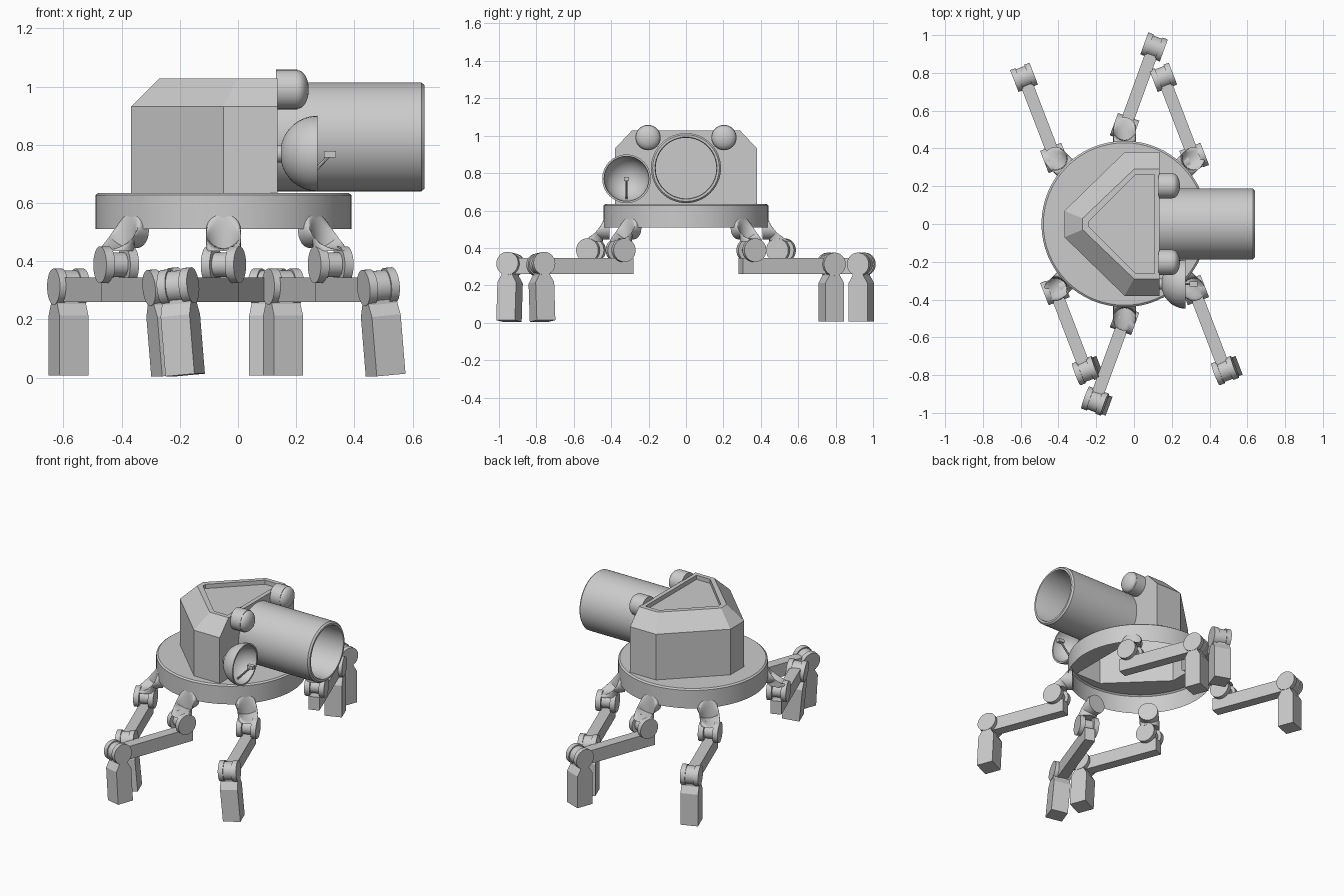
import bpy, bmesh, math
from mathutils import Matrix, Vector

if "Cube" in bpy.data.objects:
    bpy.data.objects.remove(bpy.data.objects["Cube"])

grey = bpy.data.materials.new("grey metal")
grey.diffuse_color = (0.6, 0.6, 0.6, 1)
grey.use_nodes = True
grey.node_tree.nodes["Principled BSDF"].inputs["Base Color"].default_value = grey.diffuse_color


def finish(name, bm, matrix, smooth):
    bmesh.ops.recalc_face_normals(bm, faces=bm.faces)
    mesh = bpy.data.meshes.new(name)
    bm.to_mesh(mesh)
    bm.free()
    mesh.materials.append(grey)
    ob = bpy.data.objects.new(name, mesh)
    bpy.context.collection.objects.link(ob)
    ob.matrix_world = matrix
    if smooth:
        bpy.ops.object.select_all(action='DESELECT')
        ob.select_set(True)
        bpy.context.view_layer.objects.active = ob
        bpy.ops.object.shade_smooth_by_angle(angle=math.radians(35))
    return ob


def loft(name, rings, matrix=Matrix(), caps=(True, True), smooth=False):
    """Bridge a list of equal-length rings of points."""
    bm = bmesh.new()
    vs = [[bm.verts.new(p) for p in r] for r in rings]
    n = len(vs[0])
    for a, b in zip(vs, vs[1:]):
        for i in range(n):
            j = (i + 1) % n
            bm.faces.new((a[i], a[j], b[j], b[i]))
    if caps[0]:
        bm.faces.new(vs[0])
    if caps[1]:
        bm.faces.new(vs[-1])
    return finish(name, bm, matrix, smooth)


def circle(r, h, n):
    return [(r * math.cos(2 * math.pi * i / n), r * math.sin(2 * math.pi * i / n), h) for i in range(n)]


def lathe(name, profile, matrix=Matrix(), n=32, caps=(True, True)):
    return loft(name, [circle(r, h, n) for r, h in profile], matrix, caps, True)


def box(name, x0, x1, y0, y1, z0, z1, matrix=Matrix()):
    return loft(name, [[(x0, y0, z), (x1, y0, z), (x1, y1, z), (x0, y1, z)] for z in (z0, z1)], matrix)


def at(x, y, z):
    return Matrix.Translation((x, y, z))


def rot(deg, axis):
    return Matrix.Rotation(math.radians(deg), 4, axis)


def mirror_y(half):
    return half + [(x, -y) for x, y in reversed(half)]


CX = -0.05                      # centre of the base disc
ALONG_X = rot(90, 'Y')          # lathe axis pointing to +x
ALONG_Y = rot(-90, 'X')         # lathe axis pointing to +y

# Turret body: faceted, with chamfered shoulders and a recessed roof
foot = mirror_y([(0.135, 0.38), (-0.05, 0.38), (-0.368, 0.07)])
roof = mirror_y([(0.135, 0.29), (0.0, 0.29), (-0.272, 0.03)])
well = mirror_y([(0.108, 0.262), (0.01, 0.262), (-0.242, 0.012)])
levels = [(foot, 0.635), (foot, 0.931), (roof, 1.027), (well, 1.027), (well, 1.0)]
loft("turret", [[(x, y, z) for x, y in pts] for pts, z in levels], caps=(False, True))

# Base: open-bottomed rim, and a deck plate with an opening under the turret
lathe("base_rim", [(0.44, 0.51), (0.44, 0.627), (0.43, 0.635)], at(CX, 0, 0), 64, (False, False))
bm = bmesh.new()
deck_outline = [(x + CX, y, z) for x, y, z in circle(0.43, 0.635, 64)]
for loop in (deck_outline, [(x, y, 0.635) for x, y in foot]):
    vs = [bm.verts.new(p) for p in loop]
    for i, v in enumerate(vs):
        bm.edges.new((v, vs[i - 1]))
bmesh.ops.triangle_fill(bm, use_beauty=True, edges=bm.edges[:])
finish("base_deck", bm, Matrix(), False)

# Barrel: thick hollow tube
lathe("barrel", [(0.187, 0.13), (0.187, 0.63), (0.178, 0.64), (0.166, 0.64), (0.162, 0.632), (0.162, 0.15)],
      at(0, 0, 0.827) @ ALONG_X, 64)

# Two domed lamps
dome = [(0.066 * math.cos(math.radians(a)), 0.205 + 0.038 * math.sin(math.radians(a))) for a in range(0, 89, 11)]
for y in (-0.203, 0.203):
    lathe("lamp", [(0.068, 0.13), (0.068, 0.205)] + dome, at(0, y, 0.99) @ ALONG_X)

# Dish with a short mount and a feed antenna
DY, DZ = -0.318, 0.77
arc = [math.radians(a) for a in range(2, 91, 8)]
outer = [(0.13 * math.sin(a), 0.273 - 0.128 * math.cos(a)) for a in arc]
inner = [(0.12 * math.sin(a), 0.273 - 0.118 * math.cos(a)) for a in reversed(arc)]
lathe("dish", outer + [(0.13, 0.273), (0.12, 0.273)] + inner, at(0, DY, DZ) @ ALONG_X, 32)
lathe("dish_mount", [(0.03, 0.13), (0.03, 0.155)], at(0, DY, DZ) @ ALONG_X, 16)
start, end = Vector((0.22, DY, 0.665)), Vector((0.315, DY, 0.765))
lathe("antenna_stem", [(0.006, 0), (0.006, (end - start).length)],
      Matrix.Translation(start) @ (end - start).to_track_quat('Z', 'Y').to_matrix().to_4x4(), 8)
box("antenna_head", 0.295, 0.337, DY - 0.013, DY + 0.013, 0.757, 0.778)


def joint(name, matrix, r, core, width, rim):
    """Two end discs on a thinner core, axis along local y."""
    w = width / 2
    lathe(name, [(r, -w), (r, rim - w), (core, rim - w), (core, w - rim), (r, w - rim), (r, w)],
          matrix @ ALONG_Y, 32)


# Elbow path: out from the base, then bending straight down
def elbow_rings():
    rings = []
    for r, z, tilt in [(0.41, 0.505, 90)] + [
            (0.435 + 0.07 * math.sin(math.radians(a)), 0.435 + 0.07 * math.cos(math.radians(a)), 90 - a)
            for a in range(0, 91, 10)]:
        m = at(r, 0, z) @ rot(tilt, 'Y')
        rings.append([m @ Vector(p) for p in circle(0.06, 0, 24)])
    return rings


REACH = 0.457                   # hip to knee
SHIN = [(-0.053, -0.305), (0.053, -0.305), (0.053, -0.1), (0.03, -0.06), (0.03, 0), (-0.03, 0), (-0.03, -0.06),
        (-0.053, -0.1)]


def leg(name, hip_angle, yaw, roll):
    a = math.radians(hip_angle)
    loft(name + "_elbow", elbow_rings(), at(CX, 0, 0) @ rot(hip_angle, 'Z'), smooth=True)
    hip = at(CX + 0.508 * math.cos(a), 0.508 * math.sin(a), 0) @ rot(yaw, 'Z')
    joint(name + "_hip", hip @ at(0, 0, 0.388), 0.063, 0.042, 0.12, 0.032)
    box(name + "_thigh", -0.06, REACH, -0.033, 0.033, 0.26, 0.345, hip)
    knee = hip @ at(REACH, 0, 0.313) @ rot(roll, 'X')
    joint(name + "_knee", knee, 0.062, 0.055, 0.11, 0.03)
    loft(name + "_shin", [[(x, y, z) for x, z in SHIN] for y in (-0.053, 0.053)], knee)


# Six legs: the front three repeat the back three turned half way round
for side, turn, roll in (("back", 0, 0), ("front", 180, 5)):
    for i, (hip_angle, yaw) in enumerate([(43.5, 111), (90, 70), (136.5, 111)]):
        leg(f"{side}_leg_{i + 1}", hip_angle + turn, yaw + turn, roll)
